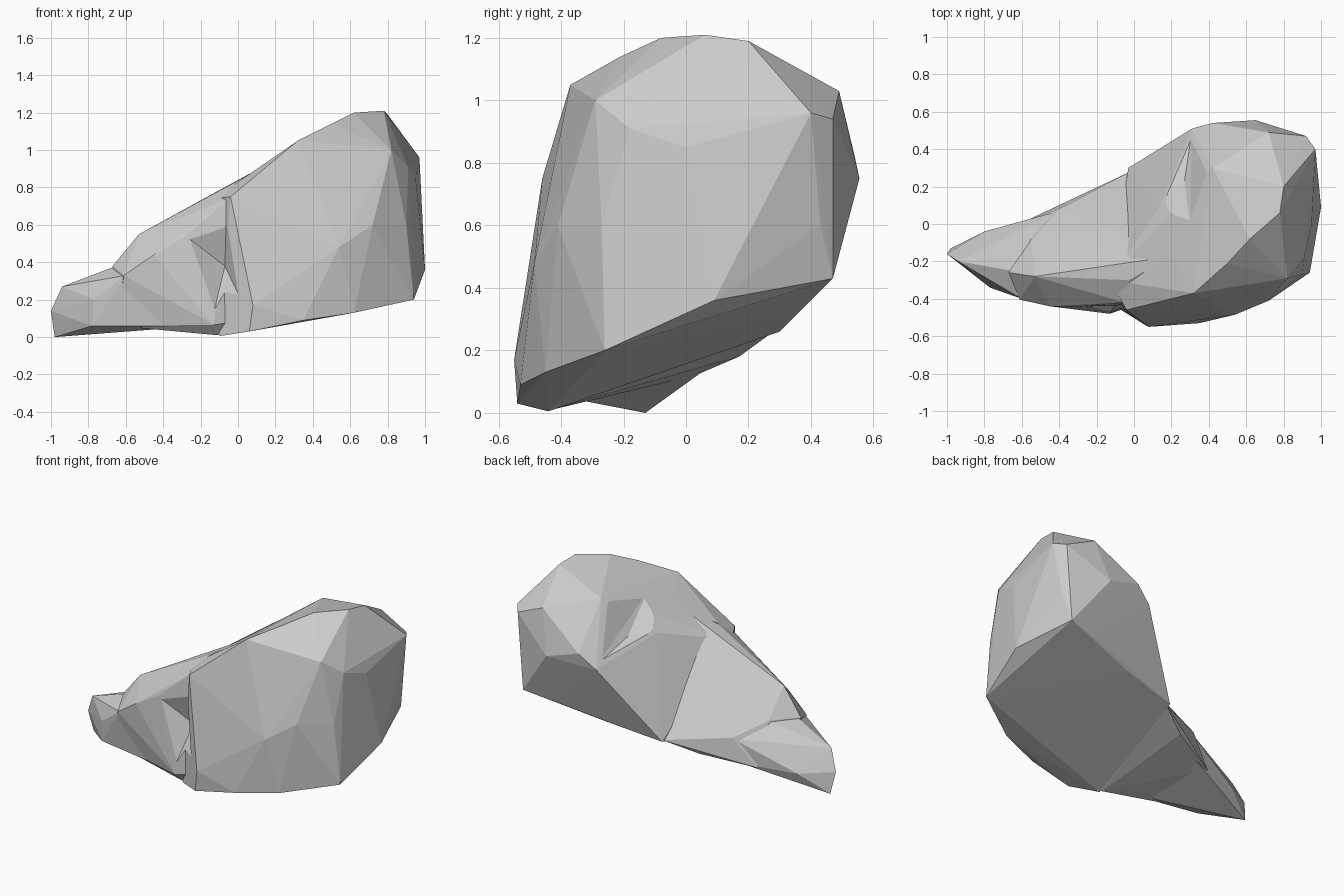
import bpy, bmesh


def hull(name, points):
    """Faceted convex chunk wrapped around a few corner points."""
    bm = bmesh.new()
    for p in points:
        bm.verts.new(p)
    res = bmesh.ops.convex_hull(bm, input=bm.verts[:])
    loose = {g for g in res["geom_interior"] + res["geom_unused"]
             if isinstance(g, bmesh.types.BMVert)}
    bmesh.ops.delete(bm, geom=list(loose), context='VERTS')
    bmesh.ops.recalc_face_normals(bm, faces=bm.faces[:])
    mesh = bpy.data.meshes.new(name)
    bm.to_mesh(mesh)
    bm.free()
    obj = bpy.data.objects.new(name, mesh)
    bpy.context.collection.objects.link(obj)
    return obj


def combine(target, other, operation):
    """Add or carve a chunk, then drop it."""
    mod = target.modifiers.new("combine", 'BOOLEAN')
    mod.operation, mod.solver, mod.object = operation, 'EXACT', other
    bpy.context.view_layer.objects.active = target
    bpy.ops.object.modifier_apply(modifier=mod.name)
    bpy.data.objects.remove(other, do_unlink=True)


# Main boulder: steep front, near-vertical right end, tilted underside
rock = hull("rock", [
    # front face
    (-.04, -.46, .75), (.32, -.37, 1.05), (.82, -.29, 1.0),
    (.08, -.55, .17), (.06, -.54, .03), (.35, -.53, .09),
    (.54, -.485, .48), (.72, -.41, .6), (.62, -.45, .13), (.94, -.26, .2),
    # right end
    (1.0, .09, .36), (.9, -.27, .6), (.91, -.18, .91), (.95, .0, .85),
    (.97, .4, .96), (.92, .43, .6), (.92, .47, .94), (.88, .47, .43),
    # crown
    (.78, .06, 1.21), (.8, .2, 1.19), (.62, -.08, 1.2), (.42, .3, 1.1),
    (.5, -.21, 1.14), (.72, .49, 1.03), (.22, -.18, .98), (.3, -.02, 1.03),
    # back face
    (.65, .555, .75), (.42, .54, .82), (.31, .51, .73), (.68, .44, .4),
    (.35, .36, .32), (-.03, .3, .26), (.14, .1, .87),
    # left end, joining the tail
    (-.1, -.44, .005), (-.13, -.3, .74),
])

# Sloping shoulder between boulder and tip
shoulder = hull("shoulder", [
    (-.67, -.26, .38), (-.53, -.28, .55), (-.35, -.27, .625),
    (-.61, -.405, .33), (-.45, -.44, .44), (-.28, -.44, .54),
    (-.13, -.48, .065), (-.11, -.43, .01), (-.65, -.33, .06),
    (-.55, -.09, .39), (-.4, .08, .3), (-.55, .03, .12), (-.22, .17, .18),
    (-.02, .28, .26), (-.04, .06, .53), (.22, -.17, .96),
    (-.03, -.3, .82), (-.05, -.42, .74), (.1, -.4, .1),
])

# Low tapering tip
tip = hull("tip", [
    (-.98, -.13, .0), (-1.0, -.16, .14), (-.94, -.2, .27),
    (-.78, -.33, .06), (-.77, -.34, .2), (-.8, -.04, .12),
    (-.65, -.25, .38), (-.6, -.4, .33), (-.55, -.1, .385),
    (-.4, .07, .29), (-.45, .05, .13), (-.2, -.44, .06), (-.5, -.34, .06),
])

combine(rock, shoulder, 'UNION')
combine(rock, tip, 'UNION')

# Chipped recess in the front and shallow hollow behind the crest
combine(rock, hull("front_chip", [
    (-.28, -.45, .54), (-.06, -.48, .74), (.03, -.55, .17), (-.14, -.5, .09),
    (-.07, -.37, .38), (-.2, -.75, .35)]), 'DIFFERENCE')
combine(rock, hull("crest_hollow", [
    (.41, .3, 1.11), (.3, -.01, 1.05), (.13, .11, .88), (.31, .5, .76),
    (.27, .23, .86), (.05, .35, 1.3)]), 'DIFFERENCE')
